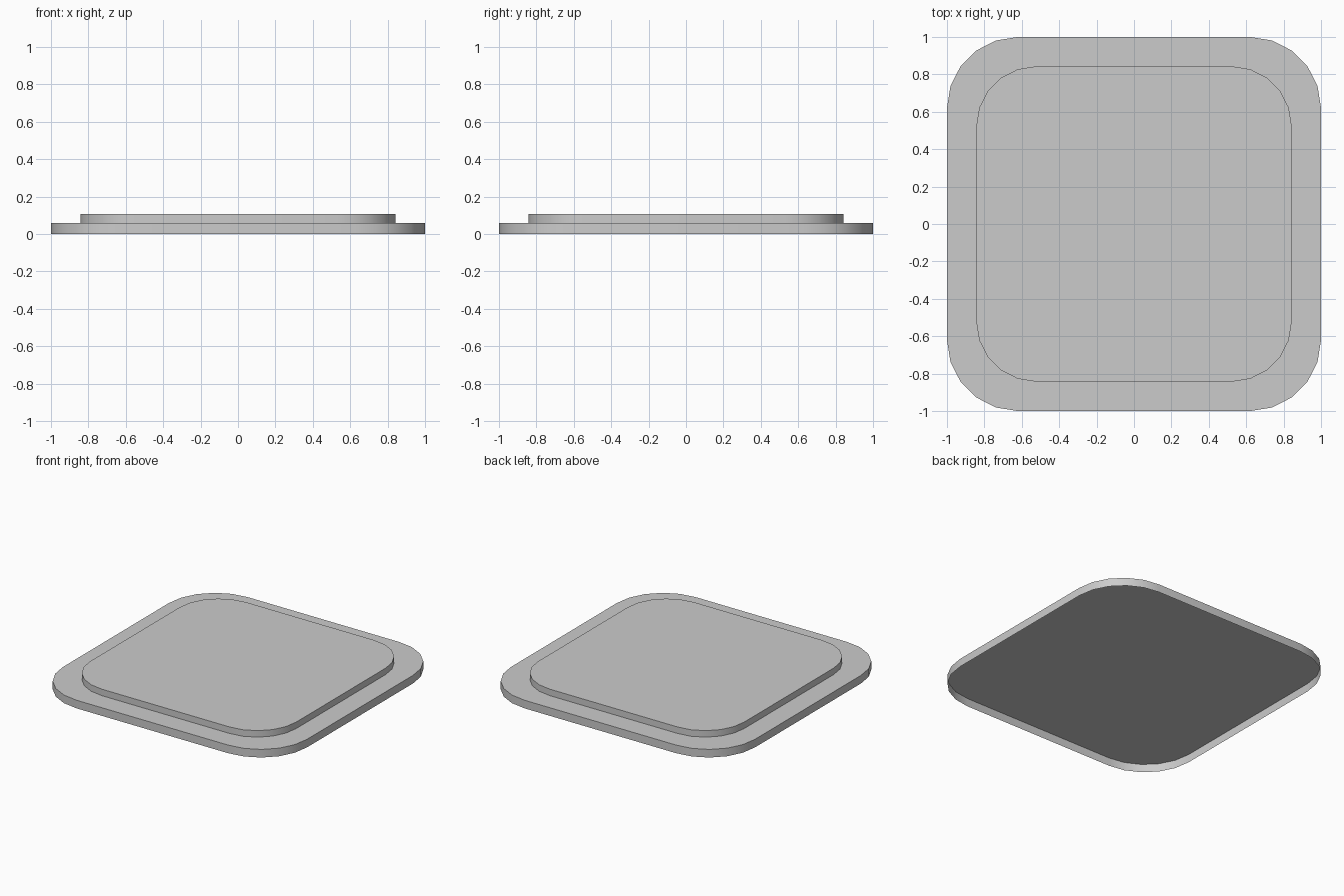
import bpy, bmesh, math

if "Cube" in bpy.data.objects:
    bpy.data.objects.remove(bpy.data.objects["Cube"])


def rounded_outline(half, radius, segments=5):
    """Corner arcs of a rounded square, counter-clockwise."""
    c = half - radius
    points = []
    for k, (sx, sy) in enumerate([(1, 1), (-1, 1), (-1, -1), (1, -1)]):
        for i in range(segments + 1):
            a = math.radians(90 * k + 90 * i / segments)
            points.append((sx * c + radius * math.cos(a),
                           sy * c + radius * math.sin(a)))
    return points


def tray_shell(name, half, radius, z0, z1):
    """Thin rounded-square cap: top and side walls, open underneath."""
    bm = bmesh.new()
    outline = rounded_outline(half, radius)
    low = [bm.verts.new((x, y, z0)) for x, y in outline]
    high = [bm.verts.new((x, y, z1)) for x, y in outline]
    n = len(outline)
    for i in range(n):
        j = (i + 1) % n
        bm.faces.new((low[i], low[j], high[j], high[i]))
    bm.faces.new(high)
    mesh = bpy.data.meshes.new(name)
    bm.to_mesh(mesh)
    bm.free()
    obj = bpy.data.objects.new(name, mesh)
    bpy.context.collection.objects.link(obj)
    bpy.ops.object.select_all(action='DESELECT')
    obj.select_set(True)
    bpy.context.view_layer.objects.active = obj
    bpy.ops.object.shade_smooth_by_angle(angle=math.radians(30))
    return obj


# Wide lower step
tray_shell("lower_plate", 1.0, 0.38, 0.0, 0.06)
# Smaller raised step
tray_shell("upper_plate", 0.843, 0.32, 0.06, 0.108)
